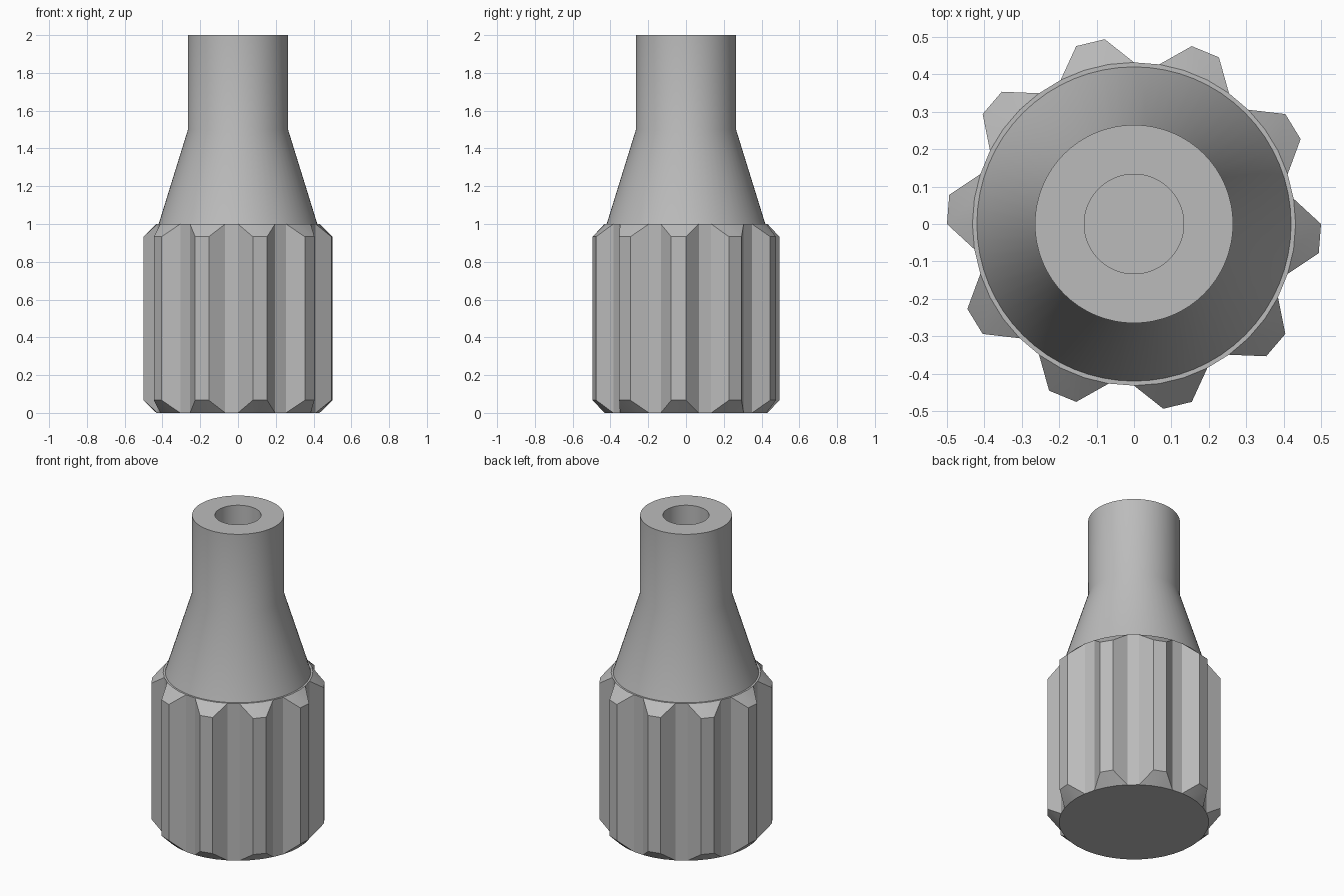
import bpy, bmesh, math

if "Cube" in bpy.data.objects:
    bpy.data.objects.remove(bpy.data.objects["Cube"])

metal = bpy.data.materials.new("plain_grey")
metal.diffuse_color = (0.5, 0.5, 0.5, 1)
metal.use_nodes = True
metal.node_tree.nodes["Principled BSDF"].inputs["Base Color"].default_value = metal.diffuse_color

ROOT, TIP, CHAMFER, HEIGHT, TEETH = 0.432, 0.5, 0.067, 1.0, 10


def ring(bm, radius, z, n):
    return [bm.verts.new((radius * math.cos(2 * math.pi * i / n),
                          radius * math.sin(2 * math.pi * i / n), z)) for i in range(n)]


def skin(bm, a, b):
    n = len(a)
    for i in range(n):
        j = (i + 1) % n
        bm.faces.new((a[i], a[j], b[j], b[i]))


def finish(bm, name, smooth_angle):
    bmesh.ops.remove_doubles(bm, verts=bm.verts, dist=1e-5)
    bmesh.ops.recalc_face_normals(bm, faces=bm.faces)
    mesh = bpy.data.meshes.new(name)
    bm.to_mesh(mesh)
    bm.free()
    obj = bpy.data.objects.new(name, mesh)
    bpy.context.collection.objects.link(obj)
    mesh.materials.append(metal)
    bpy.ops.object.select_all(action='DESELECT')
    obj.select_set(True)
    bpy.context.view_layer.objects.active = obj
    bpy.ops.object.shade_smooth_by_angle(angle=math.radians(smooth_angle))
    return obj


# Ribbed grip: each tooth has two tip corners and two root corners, 9 degrees apart
bm = bmesh.new()
n = TEETH * 4
base, top = ring(bm, ROOT, 0, n), ring(bm, ROOT, HEIGHT, n)
low, high = list(base), list(top)
for i in range(n):
    if i % 4 in (0, 3):
        a = 2 * math.pi * i / n
        x, y = TIP * math.cos(a), TIP * math.sin(a)
        low[i] = bm.verts.new((x, y, CHAMFER))
        high[i] = bm.verts.new((x, y, HEIGHT - CHAMFER))
skin(bm, low, high)
# Slanted tooth ends, running from the round rims out to the tips
for rim, edge in ((base, low), (top, high)):
    bm.faces.new(rim)
    for i in range(n):
        j = (i + 1) % n
        corners = list(dict.fromkeys((rim[i], rim[j], edge[j], edge[i])))
        if len(corners) > 2:
            bm.faces.new(corners)
finish(bm, "ribbed_grip", 15)

# Tapered neck with straight collar and blind bore
bm = bmesh.new()
profile = [(0.42, 1.0), (0.265, 1.5), (0.265, 2.0), (0.133, 2.0), (0.133, 1.5)]
rings = [ring(bm, r, z, 64) for r, z in profile]
for a, b in zip(rings, rings[1:]):
    skin(bm, a, b)
bm.faces.new(rings[0])
bm.faces.new(rings[-1])
finish(bm, "tapered_neck", 30)
